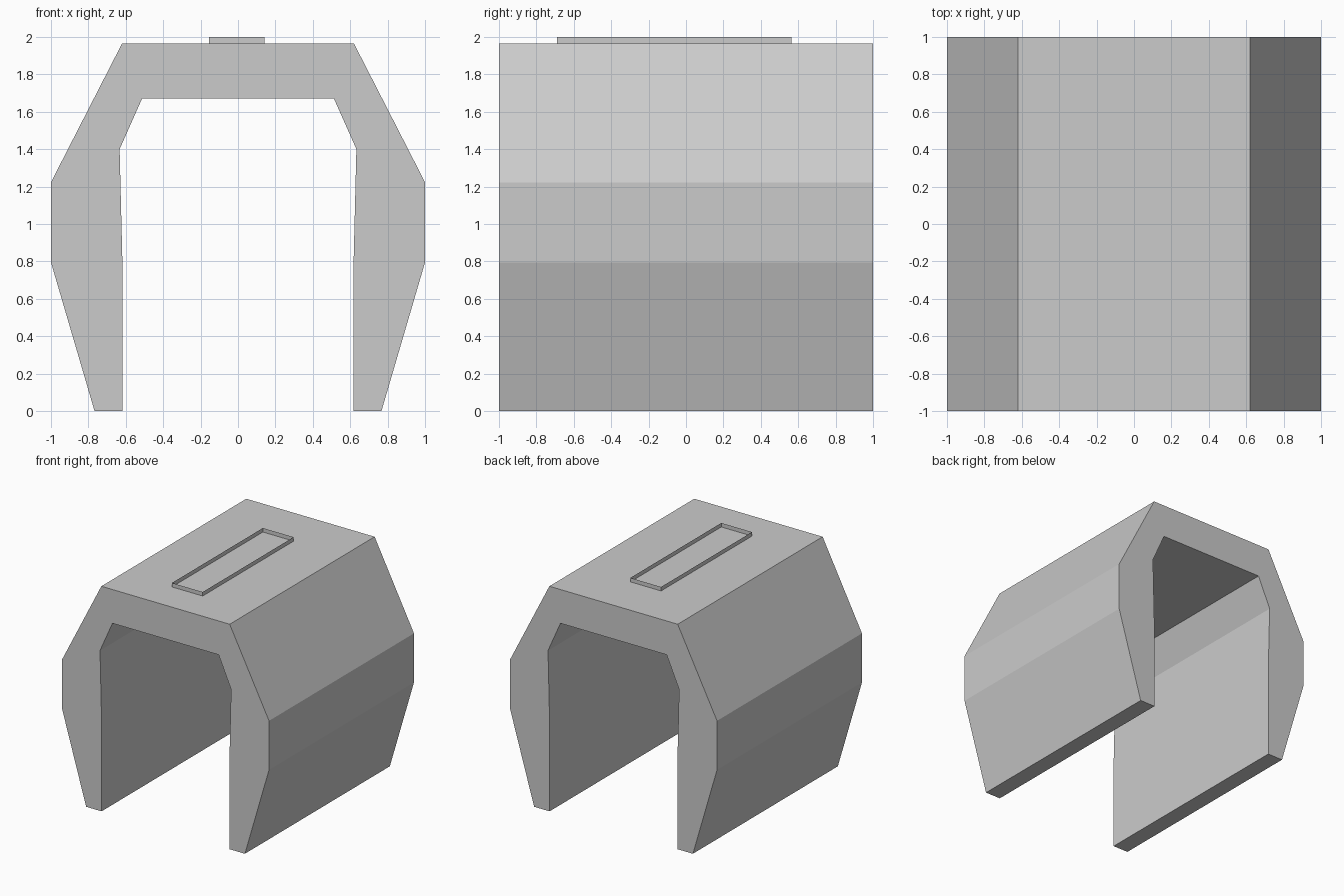
import bpy, bmesh

if "Cube" in bpy.data.objects:
    bpy.data.objects.remove(bpy.data.objects["Cube"])


def add_object(name, bm):
    mesh = bpy.data.meshes.new(name)
    bm.to_mesh(mesh)
    bm.free()
    obj = bpy.data.objects.new(name, mesh)
    bpy.context.collection.objects.link(obj)
    return obj


def extrude_loop(points, direction, capped):
    """Sweep a closed loop along a direction, with or without end caps."""
    bm = bmesh.new()
    near = [bm.verts.new(p) for p in points]
    far = [bm.verts.new([a + b for a, b in zip(p, direction)]) for p in points]
    n = len(points)
    for i in range(n):
        j = (i + 1) % n
        bm.faces.new((near[i], near[j], far[j], far[i]))
    if capped:
        bm.faces.new(near[::-1])
        bm.faces.new(far)
        bmesh.ops.recalc_face_normals(bm, faces=bm.faces)
    return bm


# Arch body: right half of the section (x, z), mirrored to a full loop
outer = [(0.767, 0), (1, 0.795), (1, 1.223), (0.62, 1.965)]
inner = [(0.513, 1.67), (0.633, 1.4), (0.618, 0.795), (0.618, 0)]


def mirrored(half):
    return [(-x, z) for x, z in reversed(half)]


section = outer + mirrored(outer) + mirrored(inner) + inner
add_object("arch_body", extrude_loop([(x, -1, z) for x, z in section], (0, 2, 0), True))

# Raised rim on the roof: thin open walls, no lid
x0, x1, y0, y1 = -0.155, 0.142, -0.69, 0.565
corners = [(x0, y0), (x1, y0), (x1, y1), (x0, y1)]
add_object("roof_rim", extrude_loop([(x, y, 1.965) for x, y in corners], (0, 0, 0.035), False))
